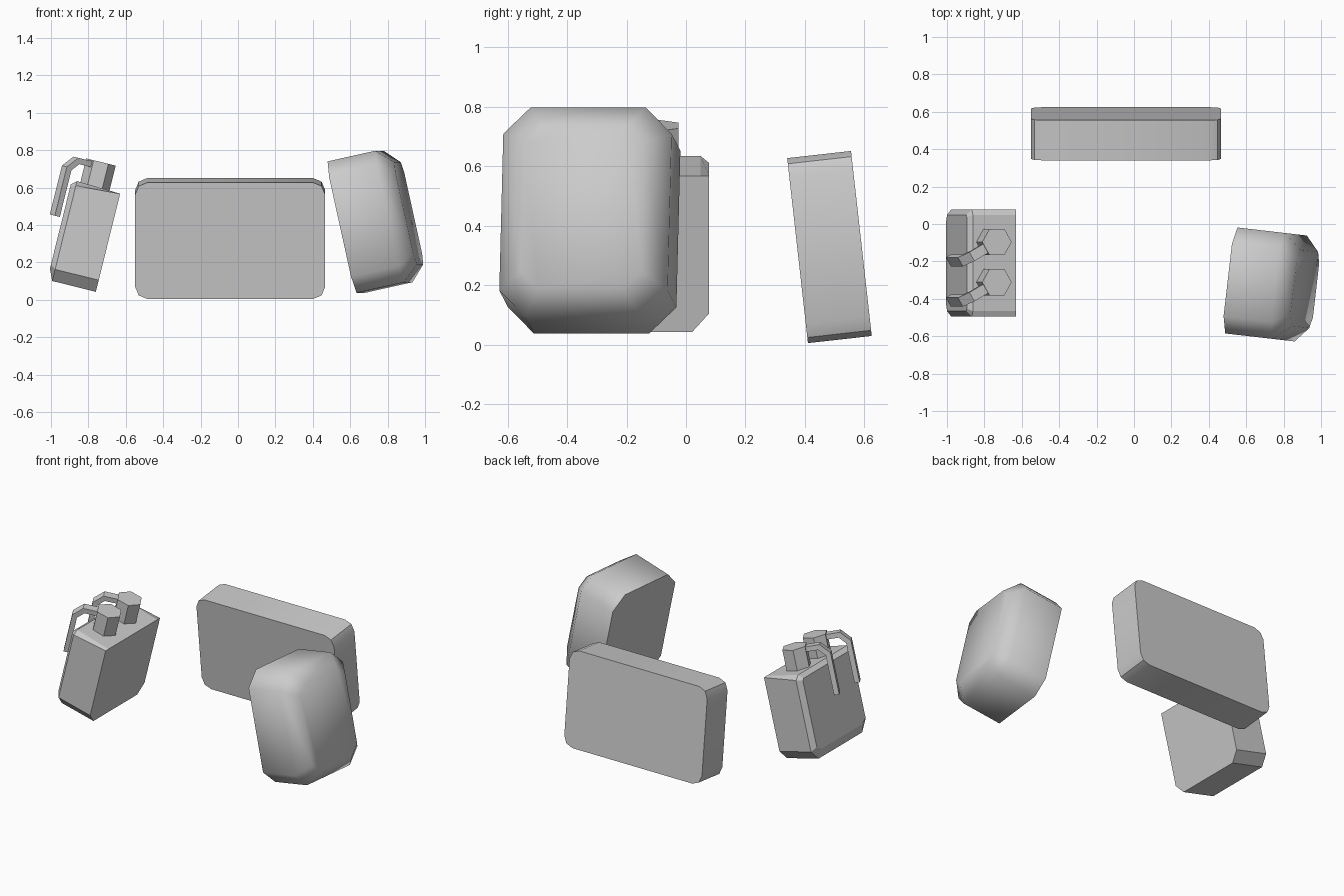
import bpy, bmesh, math
from mathutils import Matrix, Vector

if "Cube" in bpy.data.objects:
    bpy.data.objects.remove(bpy.data.objects["Cube"])

grey = bpy.data.materials.new("light_grey")
grey.diffuse_color = (0.6, 0.6, 0.6, 1)
grey.use_nodes = True
grey.node_tree.nodes["Principled BSDF"].inputs["Base Color"].default_value = grey.diffuse_color


def loft(name, rings, matrix, smooth=None):
    """Skin a closed solid through rings of equal point count."""
    bm = bmesh.new()
    loops = [[bm.verts.new(p) for p in ring] for ring in rings]
    n = len(loops[0])
    for a, b in zip(loops, loops[1:]):
        for i in range(n):
            j = (i + 1) % n
            bm.faces.new((a[i], a[j], b[j], b[i]))
    bm.faces.new(loops[0])
    bm.faces.new(loops[-1])
    bmesh.ops.remove_doubles(bm, verts=bm.verts, dist=0.0005)
    bmesh.ops.recalc_face_normals(bm, faces=bm.faces)
    mesh = bpy.data.meshes.new(name)
    bm.to_mesh(mesh)
    bm.free()
    mesh.transform(matrix)
    mesh.materials.append(grey)
    obj = bpy.data.objects.new(name, mesh)
    bpy.context.collection.objects.link(obj)
    if smooth:
        bpy.ops.object.select_all(action='DESELECT')
        obj.select_set(True)
        bpy.context.view_layer.objects.active = obj
        bpy.ops.object.shade_smooth_by_angle(angle=math.radians(smooth))
    return obj


def rounded(hw, hh, r, steps):
    """Rectangle outline with rounded (steps > 1) or cut (steps = 1) corners."""
    pts = []
    for k, (sx, sy) in enumerate(((1, 1), (-1, 1), (-1, -1), (1, -1))):
        for i in range(steps + 1):
            a = math.pi / 2 * (k + i / steps)
            pts.append((sx * (hw - r) + r * math.cos(a), sy * (hh - r) + r * math.sin(a)))
    return pts


def rot(deg, axis):
    return Matrix.Rotation(math.radians(deg), 4, axis)


# Back panel: leaning slab with rounded corners
outline = rounded(0.508, 0.313, 0.065, 2)
loft("back_panel", [[(x, y, z) for x, z in outline] for y in (-0.108, 0.108)],
     Matrix.Translation((-0.042, 0.4825, 0.328)) @ rot(6.4, 'X'), 40)

# Right pouch: soft block, flat inside face, chamfered outside face
rings = []
for x, inset, cut in ((-0.1725, 0, 0.09), (0.09, 0, 0.09), (0.1725, 0.08, 0.06)):
    rings.append([(x, y, z) for y, z in rounded(0.285 - inset, 0.36 - inset, cut, 1)])
loft("right_pouch", rings,
     Matrix.Translation((0.746, -0.328, 0.426)) @ rot(-6.6, 'Z') @ rot(-12.5, 'Y'), 60)

# Left pouch: tilted box, chamfered along its bottom and outer edges
left = Matrix.Translation((-0.76, -0.2085, 0.043)) @ rot(13.9, 'Y')
rings = []
for x, half in ((0, ((0.23, 0), (0.2865, 0.064), (0.2865, 0.54), (0.257, 0.5405))),
                (-0.24, ((0.23, 0), (0.2865, 0.064), (0.2865, 0.525), (0.257, 0.55))),
                (-0.268, ((0.215, 0.06), (0.257, 0.085), (0.257, 0.515), (0.245, 0.525)))):
    rings.append([(x, y, z) for y, z in half] + [(x, -y, z) for y, z in reversed(half)])
loft("left_pouch", rings, left)

# Two hexagonal necks with bent levers standing on the left pouch
PATH = ((0.0, 0.657), (0.15, 0.657), (0.197, 0.605), (0.197, 0.342))
for tag, y in (("back", 0.1125), ("front", -0.1025)):
    place = left @ Matrix.Translation((-0.14, y, 0))
    hexagon = [(0.081 * math.cos(i * math.pi / 3), 0.081 * math.sin(i * math.pi / 3))
               for i in range(6)]
    loft(tag + "_neck", [[(a, b, z) for a, b in hexagon] for z in (0.5, 0.68)], place)

    rings = []
    for i, p in enumerate(PATH):
        p = Vector(p)
        before = (p - Vector(PATH[i - 1])).normalized() if i else None
        after = (Vector(PATH[i + 1]) - p).normalized() if i < len(PATH) - 1 else before
        before = before or after
        t = (before + after).normalized()
        side = Vector((-t.y, t.x)) * 0.016 / t.dot(after)
        q, s = p + side, p - side
        rings.append([(-q.x, 0.0275, q.y), (-q.x, -0.0275, q.y),
                      (-s.x, -0.0275, s.y), (-s.x, 0.0275, s.y)])
    loft(tag + "_lever", rings, place @ rot(30, 'Z'))
